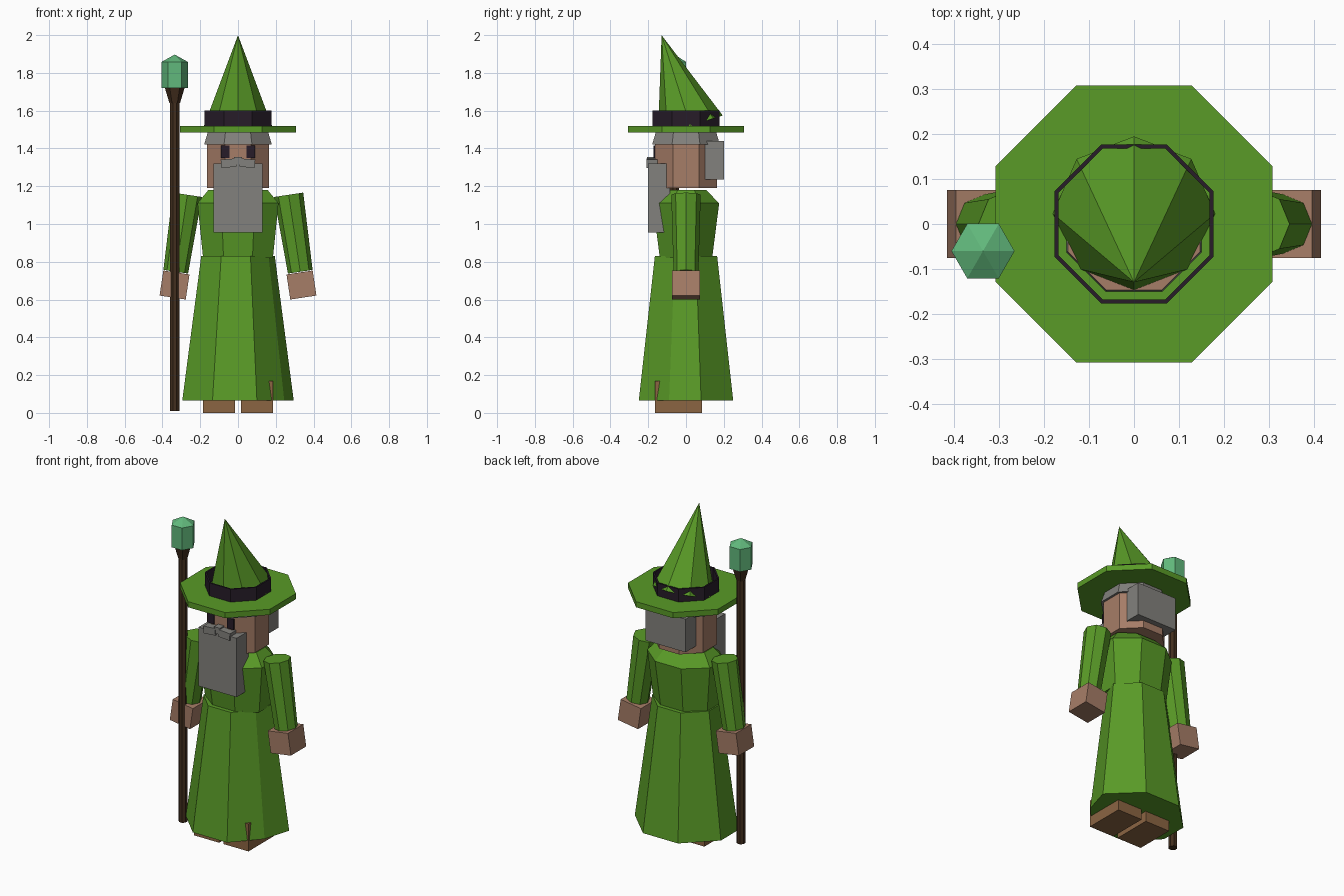
import bpy, bmesh, math
from mathutils import Matrix, Vector

cube = bpy.data.objects.get("Cube")
if cube:
    bpy.data.objects.remove(cube)


def material(name, rgb):
    m = bpy.data.materials.new(name)
    m.use_nodes = True
    m.diffuse_color = (*rgb, 1)
    m.node_tree.nodes["Principled BSDF"].inputs["Base Color"].default_value = (*rgb, 1)
    return m


GREEN = material("robe green", (0.10, 0.325, 0.02))
SKIN = material("skin", (0.38, 0.205, 0.135))
GREY = material("hair grey", (0.225, 0.22, 0.205))
DARK = material("dark plum", (0.02, 0.012, 0.022))
WOOD = material("staff wood", (0.055, 0.028, 0.013))
SHOE = material("shoe brown", (0.26, 0.13, 0.055))
GEM = material("crystal green", (0.12, 0.48, 0.20))


def finish(name, bm, mats, matrix=None):
    if matrix is not None:
        bm.transform(matrix)
    bmesh.ops.recalc_face_normals(bm, faces=bm.faces)
    mesh = bpy.data.meshes.new(name)
    bm.to_mesh(mesh)
    bm.free()
    for m in mats:
        mesh.materials.append(m)
    obj = bpy.data.objects.new(name, mesh)
    bpy.context.collection.objects.link(obj)
    return obj


def ngon(sides, rx, ry=None, turn=0.5):
    """Outline with a flat side to the front when turn is 0.5."""
    ry = rx if ry is None else ry
    angles = [(i + turn) * math.tau / sides for i in range(sides)]
    return [(rx * math.cos(a), ry * math.sin(a)) for a in angles]


def loft(name, rings, mat, matrix=None):
    """Join (outline, z) rings into a closed solid."""
    bm = bmesh.new()
    loops = [[bm.verts.new((x, y, z)) for x, y in pts] for pts, z in rings]
    for a, b in zip(loops, loops[1:]):
        for i in range(len(a)):
            j = (i + 1) % len(a)
            bm.faces.new((a[i], a[j], b[j], b[i]))
    bm.faces.new(loops[0][::-1])
    bm.faces.new(loops[-1])
    bmesh.ops.remove_doubles(bm, verts=bm.verts, dist=0.0001)
    return finish(name, bm, [mat], matrix)


def box(name, low, high, mat, matrix=None):
    low, high = Vector(low), Vector(high)
    bm = bmesh.new()
    bmesh.ops.create_cube(bm, size=1)
    bm.transform(Matrix.Translation((low + high) / 2) @ Matrix.Diagonal((*(high - low), 1)))
    return finish(name, bm, [mat], matrix)


# Robe skirt: slightly uneven eight-sided hem, narrowing to the waist
hem = [(0.10, -0.25), (0.245, -0.09), (0.295, 0.08), (0.12, 0.25),
       (-0.12, 0.25), (-0.295, 0.08), (-0.295, -0.09), (-0.135, -0.25)]
waist = [(x * 0.66, y * 0.66) for x, y in hem]
loft("robe_skirt", [(hem, 0.065), (waist, 0.83)], GREEN)

# Robe torso with sloping shoulders
loft("robe_torso", [(ngon(8, 0.20, 0.15), 0.82), (ngon(8, 0.232, 0.19), 1.11),
                    (ngon(8, 0.17, 0.115), 1.18)], GREEN)

# Arms, hands, shoes and eyes on both sides
for side, s in (("left", 1), ("right", -1)):
    lean = Matrix.Rotation(-s * math.radians(8.6), 4, "Y")
    arm = Matrix.Translation((s * 0.299, 0, 0.95)) @ lean
    loft(side + "_arm", [(ngon(8, 0.066, turn=0), -0.205),
                         (ngon(8, 0.078, turn=0), 0.207)], GREEN, arm)
    hand = Matrix.Translation((s * 0.336, 0, 0.677)) @ lean
    box(side + "_hand", (-0.07, -0.075, -0.067), (0.07, 0.075, 0.067), SKIN, hand)
    inner, outer = sorted((s * 0.015, s * 0.186))
    box(side + "_shoe", (inner, -0.163, 0), (outer, 0.085, 0.17), SHOE)
    inner, outer = sorted((s * 0.045, s * 0.09))
    box(side + "_eye", (inner, -0.172, 1.35), (outer, -0.163, 1.415), DARK)
    # Moustache half, drooping outward
    droop = Matrix.Translation((s * 0.05, -0.18, 1.322)) @ Matrix.Rotation(s * 0.08, 4, "Y")
    box(side + "_moustache", (-0.04, -0.03, -0.022), (0.04, 0.03, 0.022), GREY, droop)

box("moustache_middle", (-0.02, -0.207, 1.315), (0.02, -0.15, 1.355), GREY)

# Head and hair cap, with a bare crown under the hat
loft("head", [(ngon(8, 0.179), 1.19), (ngon(8, 0.179), 1.425)], SKIN)
hair = loft("hair_cap", [(ngon(8, 0.194), 1.42), (ngon(8, 0.159), 1.53)], GREY)
hair.data.materials.append(SKIN)
for face in hair.data.polygons:
    if face.normal.z > 0.9:
        face.material_index = 1
box("back_hair", (-0.137, 0.10, 1.235), (0.137, 0.20, 1.44), GREY)
box("beard", (-0.13, -0.2, 0.955), (0.13, -0.085, 1.32), GREY)

# Hat: brim, open band and forward-leaning cone
loft("hat_brim", [(ngon(8, 0.333), 1.485), (ngon(8, 0.333), 1.52)], GREEN)
bm = bmesh.new()
walls = [[bm.verts.new((x, y, z)) for x, y in ngon(8, r)]
         for r, z in ((0.191, 1.515), (0.191, 1.6), (0.181, 1.6), (0.181, 1.515))]
for k in range(4):
    a, b = walls[k], walls[(k + 1) % 4]
    for i in range(8):
        j = (i + 1) % 8
        bm.faces.new((a[i], a[j], b[j], b[i]))
finish("hat_band", bm, [DARK])

tilt = Matrix.Translation((0, 0.023, 1.52)) @ Matrix.Rotation(math.radians(17.6), 4, "X")
loft("hat_cone", [(ngon(8, 0.18, turn=0), 0), (ngon(8, 0.0, turn=0), 0.503)], GREEN, tilt)

# Staff with flared head and crystal
place = Matrix.Translation((-0.335, -0.06, 0))
loft("staff", [(ngon(8, 0.026), 0.01), (ngon(8, 0.026), 1.645)], WOOD, place)
loft("staff_flare", [(ngon(6, 0.028, turn=0), 1.64), (ngon(6, 0.052, turn=0), 1.72)], WOOD, place)
loft("staff_crystal", [(ngon(6, 0.07, turn=0), 1.72), (ngon(6, 0.07, turn=0), 1.858),
                       (ngon(6, 0.0, turn=0), 1.897)], GEM, place)
